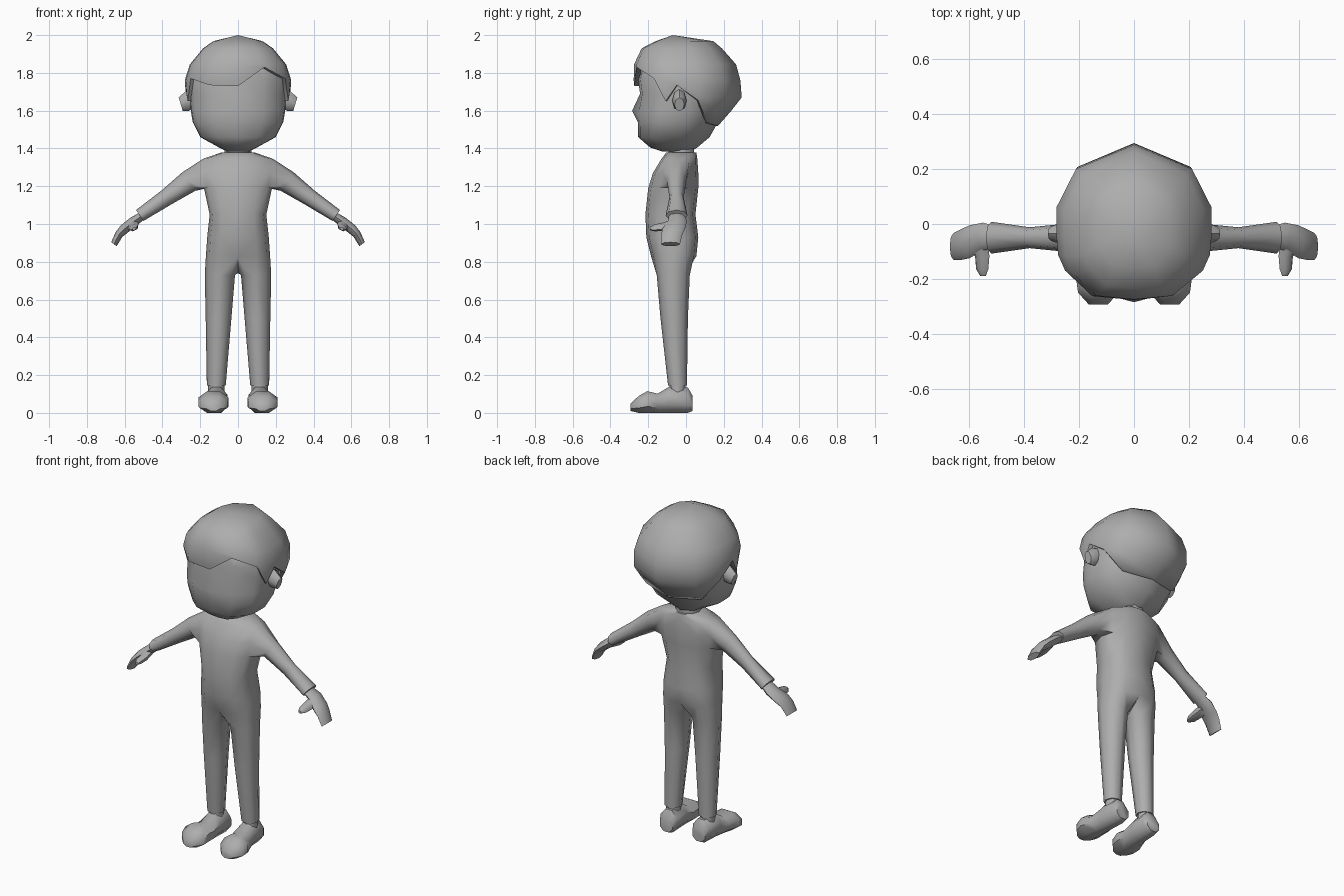
import bpy, bmesh, math
from mathutils import Vector, Matrix

if "Cube" in bpy.data.objects:
    bpy.data.objects.remove(bpy.data.objects["Cube"], do_unlink=True)

GREY = (0.42, 0.42, 0.42, 1)
mat = bpy.data.materials.new("plain grey")
mat.use_nodes = True
mat.diffuse_color = GREY
mat.node_tree.nodes["Principled BSDF"].inputs["Base Color"].default_value = GREY


def finish(name, bm, mirror=False, angle=50):
    """Close up the mesh, mirror it if asked, and shade it."""
    if mirror:
        bmesh.ops.mirror(bm, geom=bm.verts[:] + bm.edges[:] + bm.faces[:],
                         matrix=Matrix.Identity(4), axis='X', merge_dist=0.0005)
    bmesh.ops.remove_doubles(bm, verts=bm.verts[:], dist=0.0005)
    bmesh.ops.recalc_face_normals(bm, faces=bm.faces[:])
    me = bpy.data.meshes.new(name)
    bm.to_mesh(me)
    bm.free()
    me.materials.append(mat)
    for p in me.polygons:
        p.use_smooth = True
    me.set_sharp_from_angle(angle=math.radians(angle))
    ob = bpy.data.objects.new(name, me)
    bpy.context.collection.objects.link(ob)
    return ob


def ring(c, u, v, n=8, start=0.0):
    """Points of an ellipse with half axes u and v."""
    c, u, v = Vector(c), Vector(u), Vector(v)
    angles = [start + 2 * math.pi * i / n for i in range(n)]
    return [c + u * math.cos(a) + v * math.sin(a) for a in angles]


def bridge(bm, a, b):
    for i in range(len(a)):
        j = (i + 1) % len(a)
        bm.faces.new((a[i], a[j], b[j], b[i]))


def add_loft(bm, rings, cap_start=True, cap_end=True):
    loops = [[bm.verts.new(p) for p in r] for r in rings]
    for a, b in zip(loops, loops[1:]):
        bridge(bm, a, b)
    if cap_start:
        bm.faces.new(loops[0])
    if cap_end:
        bm.faces.new(loops[-1])
    return loops


def loft(name, rings, mirror=False, angle=50):
    bm = bmesh.new()
    add_loft(bm, rings)
    return finish(name, bm, mirror, angle)


# Body suit: half a torso, with a sleeve and a trouser leg grown from it
TORSO = [(.83, .17, -.185, .055), (.93, .163, -.21, .065), (1.05, .15, -.215, .05),
         (1.19, .18, -.2, .065), (1.27, .19, -.175, .065), (1.345, .185, -.13, .06),
         (1.378, .09, -.105, .055)]
ARM = [(.26, 1.225, .06, .05), (.38, 1.14, .045, .038), (.52, 1.045, .035, .058)]
LEG = [(.73, .096, .08, -.155, .02), (.5, .103, .068, -.135, .01), (.145, .115, .05, -.095, .005)]
ACROSS = Vector((.57, 0, .82))

bm = bmesh.new()
rows = []
for z, w, front, back in TORSO:
    row = []
    for k in range(7):
        a = math.radians(30 * k - 90)
        s = math.copysign(abs(math.sin(a)) ** .8, math.sin(a))
        x = w * abs(math.cos(a)) ** .8
        row.append(bm.verts.new((x, (front + back) / 2 + s * (back - front) / 2, z)))
    rows.append(row)
for r in range(len(rows) - 1):
    for k in range(6):
        if not (r in (3, 4) and k in (2, 3)):
            bm.faces.new((rows[r][k], rows[r][k + 1], rows[r + 1][k + 1], rows[r + 1][k]))
bm.faces.new(rows[-1])

arm_hole = [rows[4][2], rows[5][2], rows[5][3], rows[5][4],
            rows[4][4], rows[3][4], rows[3][3], rows[3][2]]
sleeve = [ring((x, -.05, z), (0, -ry, 0), ACROSS * rn) for x, z, rn, ry in ARM]
loops = add_loft(bm, sleeve, cap_start=False)
bridge(bm, arm_hole, loops[0])

crotch = bm.verts.new((0, -.065, .74))
legs = []
for z, cx, w, front, back in LEG:
    legs.append(ring((cx, (front + back) / 2, z), (w, 0, 0), (0, (back - front) / 2, 0),
                     start=math.radians(-135)))
loops = add_loft(bm, legs, cap_start=False)
bridge(bm, rows[0] + [crotch], loops[0])
finish("body_suit", bm, mirror=True, angle=60)

# Neck and ankles
loft("neck", [ring((0, -.025, z), (.072, 0, 0), (0, .07, 0), 10) for z in (1.34, 1.43)])
loft("ankles", [ring((.115, -.045, z), (.043, 0, 0), (0, .043, 0)) for z in (.08, .17)], True)

# Hands: a mitten and a thumb
HAND = [(.5, 1.05, .022, .04, -.05), (.55, 1.015, .028, .05, -.045), (.6, .975, .027, .06, -.065),
        (.63, .945, .022, .056, -.075), (.657, .893, .018, .05, -.082)]
loft("hands", [ring((x, y, z), (0, ry, 0), (rn * .8, 0, rn * .6)) for x, z, rn, ry, y in HAND], True)
THUMB = [(.565, -.06, 1.0, .035), (.553, -.12, .985, .026), (.553, -.165, .98, .022), (.55, -.19, .975, .01)]
loft("thumbs", [ring((x, y, z), (r, 0, -r * .5), (r * .4, 0, r * .7), 6) for x, y, z, r in THUMB], True)

# Shoes, lofted from heel to toe
SHOE = [(.035, .11, .042, .01, .09), (.01, .11, .054, 0, .135), (-.09, .115, .056, 0, .138),
        (-.15, .12, .066, 0, .102), (-.205, .13, .08, 0, .115), (-.25, .13, .074, 0, .09),
        (-.293, .13, .035, .01, .05)]
k = 1 / math.cos(math.pi / 8)
loft("shoes", [ring((cx, y, (lo + hi) / 2), (w * k, 0, 0), (0, 0, (hi - lo) / 2 * k), start=math.pi / 8)
               for y, cx, w, lo, hi in SHOE], True)

# Head cross-section shared by face and hair, back to front on the left side
HALF = [(0, 1), (.75, .69), (1, .2), (1, -.2), (.98, -.42), (.9, -.62), (.54, -.95), (0, -1)]
SECTION = HALF + [(-u, v) for u, v in HALF[-2:0:-1]]


def head_point(uv, z, w, front, back, scale=1.0):
    y = (front + back) / 2 + uv[1] * scale * (back - front) / 2
    return Vector((uv[0] * w * scale, y, z))


# Head with the nose pushed out on the centre line
FACE = [(1.385, .06, -.13, .03), (1.405, .1, -.19, .06), (1.46, .2, -.253, .125), (1.54, .24, -.255, .17),
        (1.6, .25, -.26, .2), (1.69, .255, -.243, .22), (1.77, .258, -.255, .24), (1.87, .21, -.22, .2)]
face_rings = [[head_point(uv, *f) for uv in SECTION] for f in FACE]
face_rings[4][len(HALF) - 1].y = -.285
loft("head", face_rings, angle=70)

# Ears
loft("ears", [ring((.235, -.035, 1.665), (0, .035, 0), (0, 0, .055)),
              ring((.27, -.035, 1.652), (0, .038, 0), (.004, 0, .055)),
              ring((.303, -.035, 1.633), (0, .026, 0), (.011, 0, .036))], True)

# Hair: a cap whose lower edge follows the hairline, with a parting on the left
HAIR = [(1.52, .245, -.25, .17), (1.6, .262, -.265, .24), (1.67, .275, -.267, .295),
        (1.76, .282, -.277, .288), (1.845, .255, -.275, .265), (1.93, .185, -.235, .19),
        (1.968, .13, -.16, .145), (2.0, 0, -.07, -.07)]
EDGE = [1.52, 1.535, 1.655, 1.735, 1.65, 1.77, 1.83, 1.73]
HAIRLINE = EDGE + [1.735] + EDGE[-3:0:-1]


def hair_size(z):
    for a, b in zip(HAIR, HAIR[1:]):
        if z <= b[0]:
            t = (z - a[0]) / (b[0] - a[0])
            return [p + (q - p) * t for p, q in zip(a[1:], b[1:])]
    return HAIR[-1][1:]


hair_rings = [[head_point(uv, z, *hair_size(z), scale=.9) for uv, z in zip(SECTION, HAIRLINE)]]
for level in HAIR:
    heights = [max(level[0], z) for z in HAIRLINE]
    hair_rings.append([head_point(uv, z, *hair_size(z)) for uv, z in zip(SECTION, heights)])
bm = bmesh.new()
add_loft(bm, hair_rings, cap_start=False, cap_end=False)
finish("hair", bm, angle=60)
